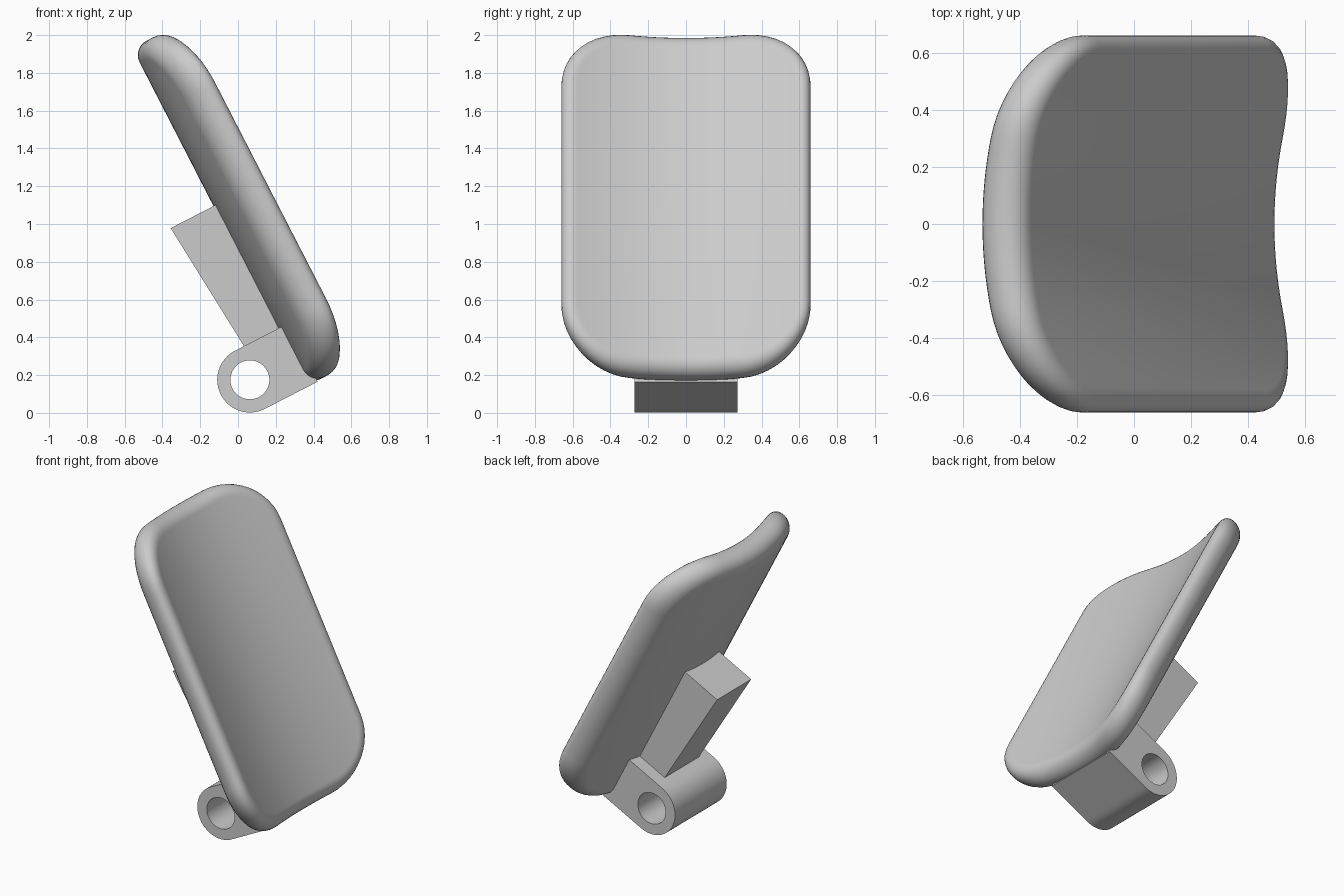
import bpy, bmesh
from math import sin, cos, pi, radians, atan2
from mathutils import Vector

cube = bpy.data.objects.get("Cube")
if cube:
    bpy.data.objects.remove(cube, do_unlink=True)

TILT = radians(27.2)
NORMAL = Vector((cos(TILT), 0, sin(TILT)))    # out of the pad's hollow face
ALONG = Vector((-sin(TILT), 0, cos(TILT)))    # up the length of the pad

grey = bpy.data.materials.new("plain grey")
grey.use_nodes = True
grey.diffuse_color = (0.6, 0.6, 0.6, 1)
grey.node_tree.nodes["Principled BSDF"].inputs["Base Color"].default_value = (0.6, 0.6, 0.6, 1)


def place(n, u, y):
    return NORMAL * n + ALONG * u + Vector((0, y, 0))


def finish(name, bm):
    bmesh.ops.recalc_face_normals(bm, faces=bm.faces[:])
    mesh = bpy.data.meshes.new(name)
    bm.to_mesh(mesh)
    bm.free()
    mesh.materials.append(grey)
    obj = bpy.data.objects.new(name, mesh)
    bpy.context.collection.objects.link(obj)
    bpy.ops.object.select_all(action='DESELECT')
    obj.select_set(True)
    bpy.context.view_layer.objects.active = obj
    bpy.ops.object.shade_smooth_by_angle(angle=radians(30))
    return obj


def bridge(bm, a, b):
    for i in range(len(a)):
        j = (i + 1) % len(a)
        bm.faces.new((a[i], a[j], b[j], b[i]))


# Pad: rounded rectangle rings, filleted rim, bowed across its width
HALF_W, HALF_L, MID_U = 0.66, 1.007, 0.967
CORNER, THICK, FILLET, BACK, BOW = 0.36, 0.18, 0.085, 0.385, 0.36
ARC, FLAT, STEPS = 12, 16, 7


def half_outline(inset):
    """Top edge from one side to the other, as (y, u) pairs."""
    r, cy, cu = CORNER - inset, HALF_W - CORNER, HALF_L - CORNER
    turn = [pi / 2 * i / ARC for i in range(ARC + 1)]
    left = [(-cy - r * cos(a), cu + r * sin(a)) for a in turn]
    flat = [(-cy + 2 * cy * i / FLAT, cu + r) for i in range(1, FLAT)]
    return left + flat + [(-y, u) for y, u in reversed(left)]


def pad_ring(bm, inset, n):
    top = half_outline(inset)
    outline = top + [(y, -u) for y, u in reversed(top)]
    return [bm.verts.new(place(n + BOW * y * y, MID_U + u, y)) for y, u in outline]


bm = bmesh.new()
quarter = [pi / 2 * i / STEPS for i in range(STEPS + 1)]
rim = [(FILLET * (1 - sin(a)), BACK + FILLET * (1 - cos(a))) for a in quarter]
rim += [(d, 2 * BACK + THICK - n) for d, n in reversed(rim)]
rings = [pad_ring(bm, d, n) for d, n in rim]
for a, b in zip(rings, rings[1:]):
    bridge(bm, a, b)
for ring in (rings[0], rings[-1]):
    last = len(ring) - 1
    for i in range(len(ring) // 2 - 1):
        bm.faces.new((ring[i], ring[i + 1], ring[last - i - 1], ring[last - i]))
finish("pad", bm)

# Rib: tapered block behind the pad
bm = bmesh.new()
profile = [(0.13, 1.033), (0.46, 1.033), (0.46, 0.295), (0.19, 0.295)]
ends = [[bm.verts.new(place(n, u, y)) for n, u in profile] for y in (-0.18, 0.18)]
bridge(bm, *ends)
for end in ends:
    bm.faces.new(end)
finish("support_rib", bm)

# Hinge lug: round-ended block with a pin hole through it
PIN_N, PIN_U, OUTER, HOLE, REACH, HALF_LUG = 0.136, 0.127, 0.173, 0.103, 0.314, 0.273
corner = atan2(OUTER, REACH)
angles = sorted([2 * pi * i / 64 - pi / 2 for i in range(64)] + [corner, -corner])


def lug_radius(a):
    if cos(a) < 1e-6:
        return OUTER
    return min(REACH / cos(a), OUTER / max(abs(sin(a)), 1e-6))


def lug_ring(bm, radius, y):
    return [bm.verts.new(place(PIN_N + radius(a) * cos(a), PIN_U + radius(a) * sin(a), y))
            for a in angles]


bm = bmesh.new()
loops = [lug_ring(bm, radius, y) for radius, y in (
    (lug_radius, -HALF_LUG), (lug_radius, HALF_LUG),
    (lambda a: HOLE, HALF_LUG), (lambda a: HOLE, -HALF_LUG))]
for i in range(4):
    bridge(bm, loops[i], loops[(i + 1) % 4])
finish("hinge_lug", bm)
